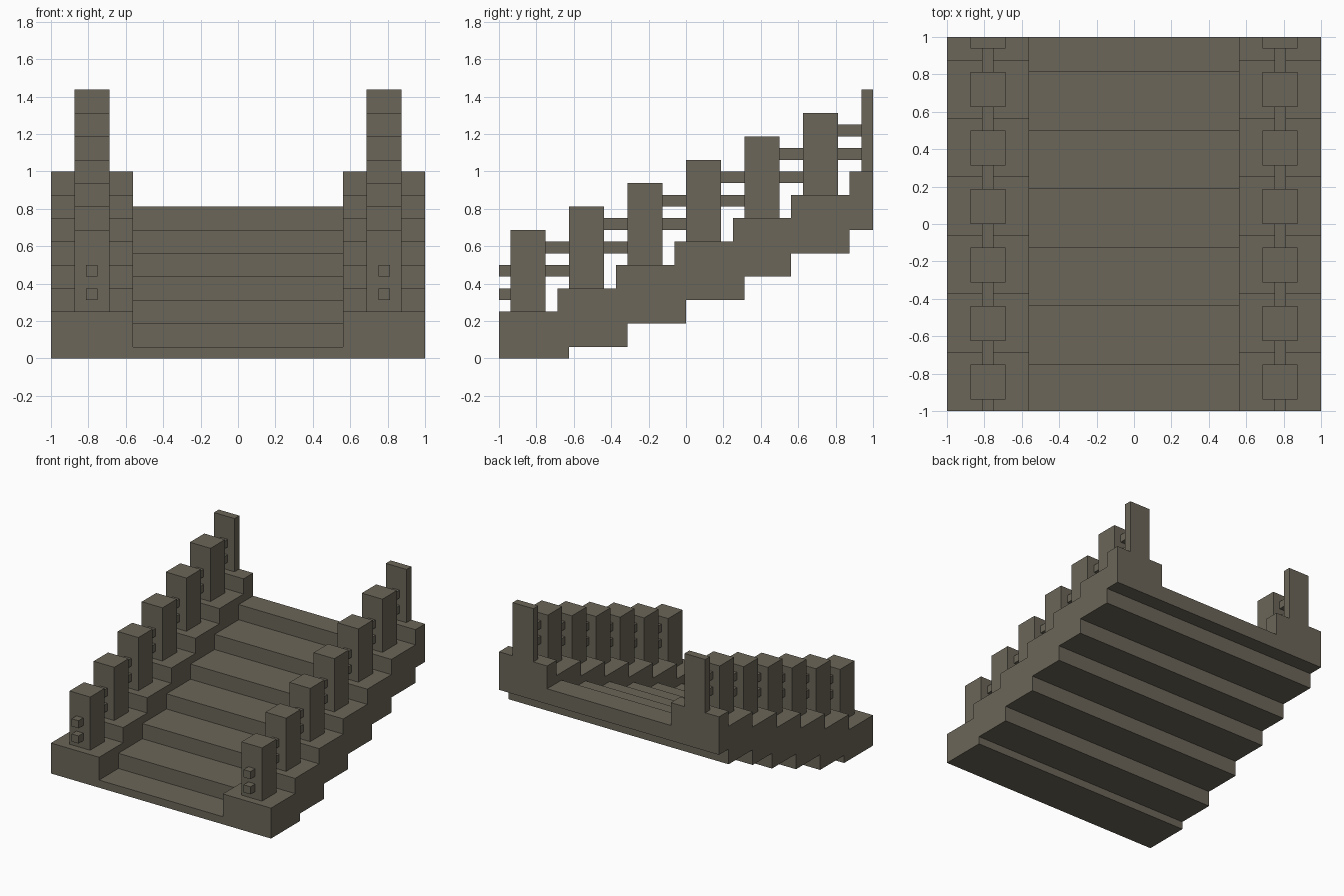
import bpy
import bmesh

cube = bpy.data.objects.get("Cube")
if cube:
    bpy.data.objects.remove(cube, do_unlink=True)

U = 1 / 16          # grid unit
STEPS = 7           # number of steps
RUN, RISE = 5, 2    # step depth and height in grid units

stone = bpy.data.materials.new("grey_brown_stone")
stone.use_nodes = True
COLOR = (0.147, 0.133, 0.100, 1.0)
stone.diffuse_color = COLOR
bsdf = stone.node_tree.nodes["Principled BSDF"]
bsdf.inputs["Base Color"].default_value = COLOR
bsdf.inputs["Roughness"].default_value = 0.9


def finish(name, bm):
    bmesh.ops.recalc_face_normals(bm, faces=bm.faces)
    mesh = bpy.data.meshes.new(name)
    bm.to_mesh(mesh)
    bm.free()
    mesh.materials.append(stone)
    obj = bpy.data.objects.new(name, mesh)
    bpy.context.collection.objects.link(obj)
    return obj


def box(name, x, y, z):
    """Box from (min, max) pairs in grid units."""
    bm = bmesh.new()
    bmesh.ops.create_cube(bm, size=1)
    for v in bm.verts:
        v.co = [(r[0] if c < 0 else r[1]) * U for c, r in zip(v.co, (x, y, z))]
    return finish(name, bm)


def stair_line(edges, first_z):
    """Stepped line through the given y edges, rising one step at each."""
    pts = []
    for i, (a, b) in enumerate(zip(edges, edges[1:])):
        z = first_z[i]
        pts += [(a, z), (b, z)]
    return pts


def prism(name, top, bottom, x0, x1):
    """Extrude the closed side profile between x0 and x1."""
    bm = bmesh.new()
    pts = top + bottom[::-1]
    face = bm.faces.new([bm.verts.new((x0 * U, y * U, z * U)) for y, z in pts])
    ext = bmesh.ops.extrude_face_region(bm, geom=[face])
    verts = [g for g in ext["geom"] if isinstance(g, bmesh.types.BMVert)]
    bmesh.ops.translate(bm, verts=verts, vec=((x1 - x0) * U, 0, 0))
    return finish(name, bm)


# Stepped outlines of the underside, the treads and the side curbs
underside = stair_line([-16, -10, -5, 0, 5, 9, 14, 16],
                       [0] + [1 + RISE * i for i in range(STEPS - 1)])
treads = stair_line([-16] + [-12 + RUN * i for i in range(STEPS - 1)] + [16],
                    [1 + RISE * i for i in range(STEPS)])
curbs = stair_line([-16 + RUN * i for i in range(STEPS)] + [16],
                   [4 + RISE * i for i in range(STEPS)])

prism("stair_treads", treads, underside, -9, 9)

for side, s in (("left", 1), ("right", -1)):
    def span(a, b):
        return tuple(sorted((s * a, s * b)))

    prism(side + "_curb", curbs, underside, *span(9, 16))

    for i in range(STEPS):
        # Post standing on each curb step; the last is cut at the back edge
        y = -15 + RUN * i
        z = 4 + RISE * i
        box(f"{side}_post_{i + 1}", span(11, 14), (y, min(y + 3, 16)), (z, z + 7))
        # Two rails filling the gap in front of the post
        for label, dz in (("lower", 1), ("upper", 3)):
            box(f"{side}_{label}_rail_{i + 1}", span(12, 13),
                (max(y - 2, -16), y), (z + dz, z + dz + 1))
